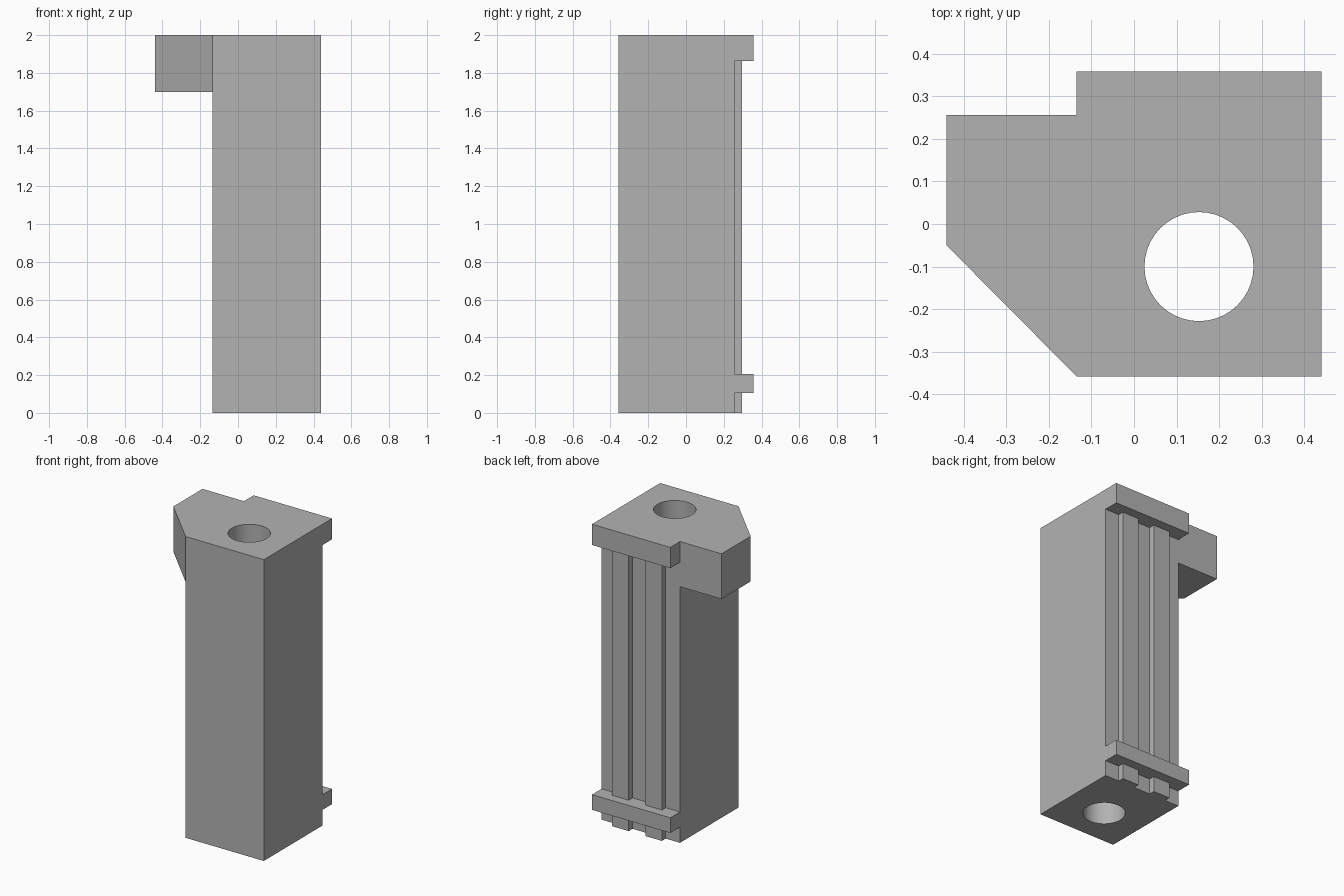
import bpy, bmesh, math

cube = bpy.data.objects.get("Cube")
if cube:
    bpy.data.objects.remove(cube, do_unlink=True)

LEFT, RIGHT = 0.44, -0.135          # sides of the column
FRONT, BACK = -0.3575, 0.256        # front and back of the column
MID = (LEFT + RIGHT) / 2

grey = bpy.data.materials.new("plain grey")
grey.use_nodes = True
grey.diffuse_color = (0.45, 0.45, 0.45, 1)
grey.node_tree.nodes["Principled BSDF"].inputs["Base Color"].default_value = grey.diffuse_color


def prism(name, outline, z0, z1):
    """Extrude an outline in plan from z0 to z1."""
    bm = bmesh.new()
    base = bm.faces.new([bm.verts.new((x, y, z0)) for x, y in outline])
    top = bmesh.ops.extrude_face_region(bm, geom=[base])["geom"]
    verts = [v for v in top if isinstance(v, bmesh.types.BMVert)]
    bmesh.ops.translate(bm, verts=verts, vec=(0, 0, z1 - z0))
    bmesh.ops.recalc_face_normals(bm, faces=bm.faces)
    mesh = bpy.data.meshes.new(name)
    bm.to_mesh(mesh)
    bm.free()
    mesh.materials.append(grey)
    obj = bpy.data.objects.new(name, mesh)
    bpy.context.collection.objects.link(obj)
    return obj


def rect(x0, x1, y0, y1):
    return [(x0, y0), (x1, y0), (x1, y1), (x0, y1)]


def combine(target, tool, operation):
    """Apply a boolean and discard the tool object."""
    mod = target.modifiers.new(operation, "BOOLEAN")
    mod.operation, mod.solver, mod.object = operation, "EXACT", tool
    bpy.context.view_layer.objects.active = target
    bpy.ops.object.modifier_apply(modifier=mod.name)
    bpy.data.objects.remove(tool, do_unlink=True)


# Main column
post = prism("slotted_post", rect(RIGHT, LEFT, FRONT, BACK), 0, 2)

# Chamfered ear at the top, on the model's right
ear = prism("ear", [(-0.44, BACK), (-0.44, -0.05), (RIGHT, FRONT),
                    (0, FRONT), (0, BACK)], 1.7, 2)
combine(post, ear, "UNION")

# Two vertical ribs on the back
for side in (-1, 1):
    x = MID + side * 0.122
    rib = prism("rib", rect(x - 0.061, x + 0.061, 0.2, 0.296), 0, 2)
    combine(post, rib, "UNION")

# Upper and lower ledges across the back
for z0, z1 in ((1.862, 2), (0.104, 0.205)):
    ledge = prism("ledge", rect(RIGHT, LEFT, 0.18, 0.3575), z0, z1)
    combine(post, ledge, "UNION")

# Round bore through the full height
steps = 40
circle = [(MID + 0.128 * math.cos(math.tau * i / steps),
           -0.1 + 0.128 * math.sin(math.tau * i / steps)) for i in range(steps)]
combine(post, prism("bore", circle, -0.1, 2.1), "DIFFERENCE")

# Tidy the joined surface and shade the bore smooth
bm = bmesh.new()
bm.from_mesh(post.data)
bmesh.ops.remove_doubles(bm, verts=bm.verts, dist=0.0001)
bmesh.ops.recalc_face_normals(bm, faces=bm.faces)
bm.to_mesh(post.data)
bm.free()
bpy.ops.object.select_all(action="DESELECT")
post.select_set(True)
bpy.context.view_layer.objects.active = post
bpy.ops.object.shade_smooth_by_angle(angle=math.radians(30))
